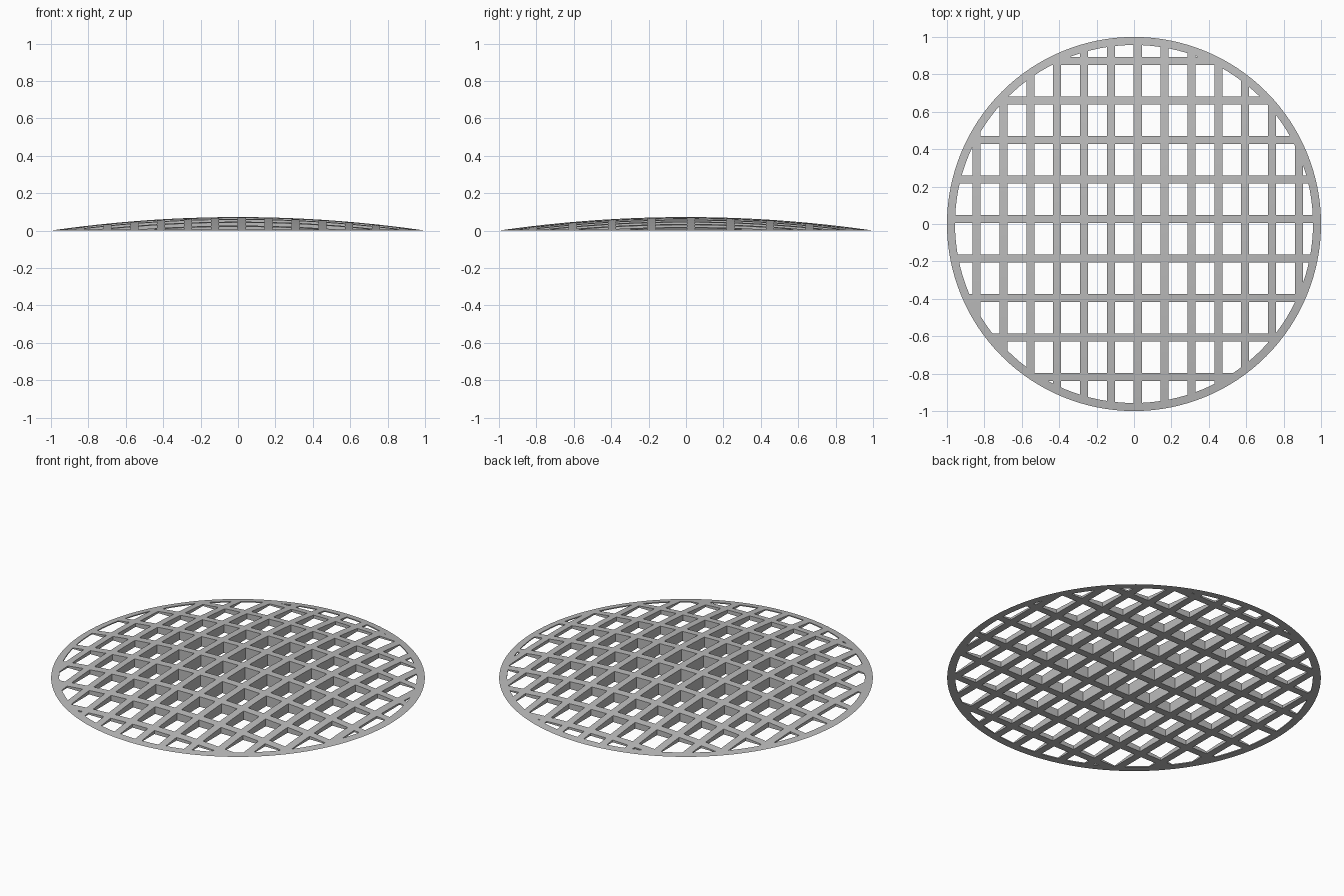
import bpy, bmesh, math
from mathutils import Matrix, Vector

if "Cube" in bpy.data.objects:
    bpy.data.objects.remove(bpy.data.objects["Cube"])

HEIGHT = 0.072                 # crown of the dome
RIM_INNER = 0.957              # inside radius of the outer ring
BAR = 0.043                    # bar width
PITCH_X, OFF_X = 0.1436, 0.02  # bars running along y
PITCH_Y, OFF_Y = 0.211, 0.027  # bars running along x
SEGMENTS, RINGS = 128, 16

grey = bpy.data.materials.new("metal_grey")
grey.diffuse_color = (0.5, 0.5, 0.5, 1)
grey.use_nodes = True
grey.node_tree.nodes["Principled BSDF"].inputs["Base Color"].default_value = grey.diffuse_color


def make_object(name, bm):
    bmesh.ops.recalc_face_normals(bm, faces=bm.faces)
    mesh = bpy.data.meshes.new(name)
    bm.to_mesh(mesh)
    bm.free()
    obj = bpy.data.objects.new(name, mesh)
    bpy.context.collection.objects.link(obj)
    mesh.materials.append(grey)
    return obj


def apply_boolean(obj, cutter, operation):
    mod = obj.modifiers.new("cut", 'BOOLEAN')
    mod.operation, mod.object, mod.solver = operation, cutter, 'EXACT'
    bpy.ops.object.select_all(action='DESELECT')
    bpy.context.view_layer.objects.active = obj
    obj.select_set(True)
    bpy.ops.object.modifier_apply(modifier=mod.name)
    bpy.data.objects.remove(cutter)


# Shallow spherical cap with a flat underside
bm = bmesh.new()
radius = (1 + HEIGHT ** 2) / (2 * HEIGHT)
profile = []
for i in range(RINGS + 1):
    r = i / RINGS
    z = math.sqrt(radius ** 2 - r ** 2) - radius + HEIGHT
    profile.append(bm.verts.new((r, 0, z)))
edges = [bm.edges.new(pair) for pair in zip(profile, profile[1:])]
bmesh.ops.spin(bm, geom=profile + edges, cent=(0, 0, 0), axis=(0, 0, 1),
               angle=math.tau, steps=SEGMENTS)
bmesh.ops.remove_doubles(bm, verts=bm.verts, dist=1e-4)
bmesh.ops.holes_fill(bm, edges=[e for e in bm.edges if e.is_boundary], sides=0)
grate = make_object("domed_grate", bm)

# Rectangular openings between the bars
bm = bmesh.new()
for i in range(-8, 8):
    for j in range(-6, 6):
        x, y = OFF_X + (i + 0.5) * PITCH_X, OFF_Y + (j + 0.5) * PITCH_Y
        near = Vector((max(abs(x) - (PITCH_X - BAR) / 2, 0),
                       max(abs(y) - (PITCH_Y - BAR) / 2, 0)))
        if near.length < RIM_INNER:
            size = Matrix.Diagonal((PITCH_X - BAR, PITCH_Y - BAR, 0.4, 1))
            bmesh.ops.create_cube(bm, size=1, matrix=Matrix.Translation((x, y, 0)) @ size)
openings = make_object("openings", bm)

# Limit the openings to the inside of the ring
bm = bmesh.new()
bmesh.ops.create_cone(bm, cap_ends=True, segments=SEGMENTS, radius1=RIM_INNER,
                      radius2=RIM_INNER, depth=0.3)
apply_boolean(openings, make_object("ring_limit", bm), 'INTERSECT')

# Cut the openings through the dome
apply_boolean(grate, openings, 'DIFFERENCE')
bpy.ops.object.shade_smooth_by_angle(angle=math.radians(30))
